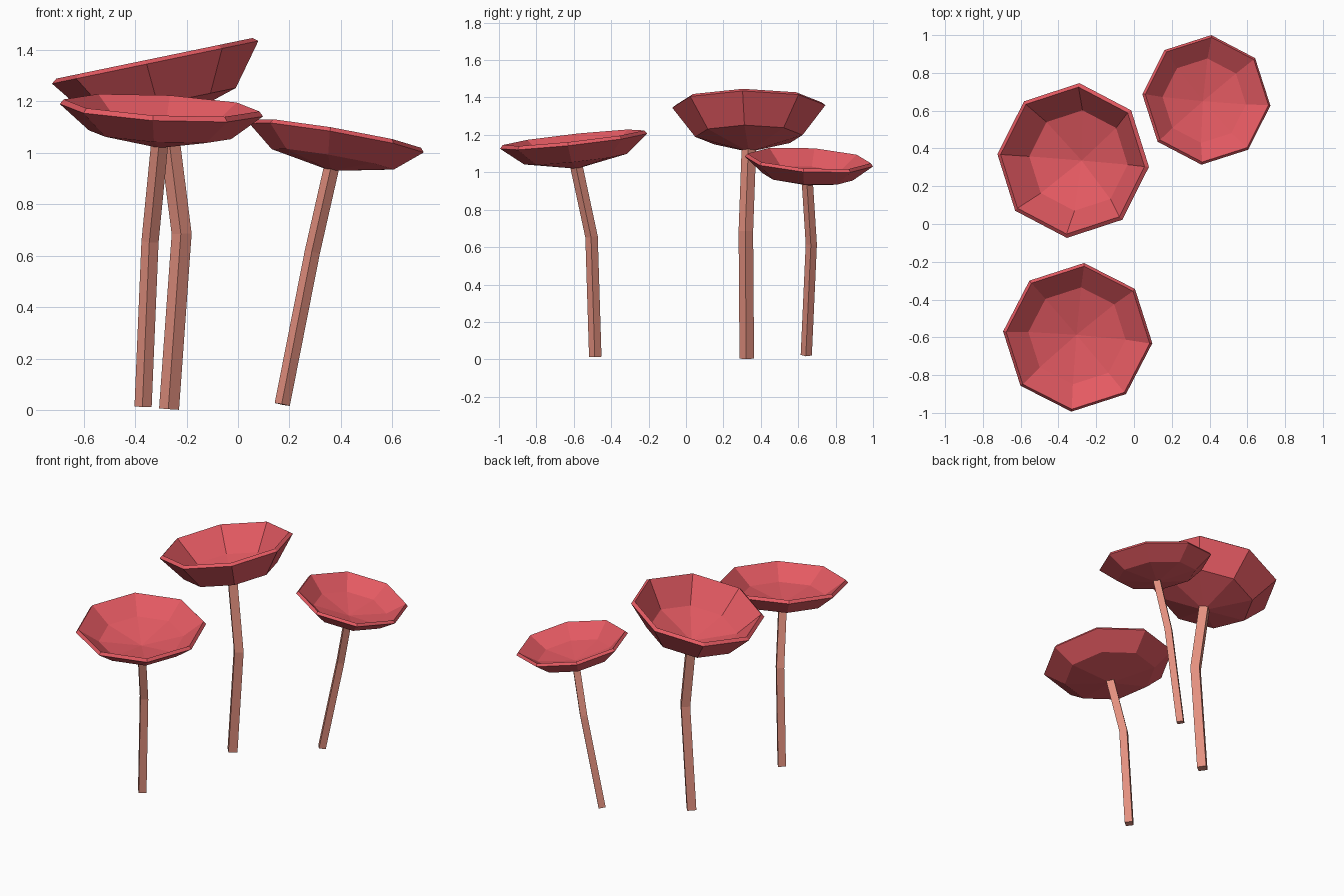
import bpy, bmesh, math
from mathutils import Vector, Matrix

if "Cube" in bpy.data.objects:
    bpy.data.objects.remove(bpy.data.objects["Cube"])

SPIN = math.radians(-4.7)
UP = Vector((0, 0, 1))


def material(name, rgb):
    m = bpy.data.materials.new(name)
    m.diffuse_color = (*rgb, 1)
    m.use_nodes = True
    m.node_tree.nodes["Principled BSDF"].inputs["Base Color"].default_value = m.diffuse_color
    return m


RED = material("cap_red", (0.776, 0.102, 0.122))
TAN = material("stem_pink_brown", (0.77, 0.28, 0.213))


def finish(bm, name, mat):
    bmesh.ops.recalc_face_normals(bm, faces=bm.faces[:])
    me = bpy.data.meshes.new(name)
    bm.to_mesh(me)
    bm.free()
    me.materials.append(mat)
    bpy.context.collection.objects.link(bpy.data.objects.new(name, me))


def frame(axis):
    return UP.rotation_difference(axis).to_matrix().to_4x4() @ Matrix.Rotation(SPIN, 4, 'Z')


def ring(bm, r, n, mat, h=0):
    return [bm.verts.new(mat @ Vector((r * math.cos(i * math.tau / n),
                                       r * math.sin(i * math.tau / n), h)))
            for i in range(n)]


def bridge(bm, a, b):
    n = len(a)
    for i in range(n):
        bm.faces.new((a[i], a[(i + 1) % n], b[(i + 1) % n], b[i]))


def fan(bm, a, tip):
    for i in range(len(a)):
        bm.faces.new((a[i], a[(i + 1) % len(a)], tip))


# Eight-sided thick-walled bowl, tilted by its rim slopes; returns the bottom tip
def cap(name, centre, slope, r, depth, wall):
    axis = Vector((-slope[0], -slope[1], 1)).normalized()
    m = Matrix.Translation(centre) @ frame(axis)
    low_r, low_h = 0.70 * r, -0.65 * depth
    run = Vector((r - low_r, -low_h)).normalized()    # direction up the wall
    dr, dh = -wall * run.y, wall * run.x              # offset across the wall
    bm = bmesh.new()
    outer = ring(bm, r, 8, m)
    inner = ring(bm, r + dr, 8, m, dh)
    low_out = ring(bm, low_r, 8, m, low_h)
    low_in = ring(bm, low_r - wall * 0.8, 8, m, low_h + wall * 0.9)
    bridge(bm, outer, inner)
    bridge(bm, outer, low_out)
    bridge(bm, inner, low_in)
    fan(bm, low_out, bm.verts.new(m @ Vector((0, 0, -depth))))
    fan(bm, low_in, bm.verts.new(m @ Vector((0, 0, -depth + wall))))
    finish(bm, name, RED)
    return m @ Vector((0, 0, -depth + wall * 0.4))


# Four-sided bent stem along three points
def stem(name, pts, r):
    p = [Vector(q) for q in pts]
    d0, d1 = (p[1] - p[0]).normalized(), (p[2] - p[1]).normalized()
    bm = bmesh.new()
    rings = [ring(bm, r, 4, Matrix.Translation(q) @ frame(d))
             for q, d in zip(p, (d0, (d0 + d1).normalized(), d1))]
    bridge(bm, rings[0], rings[1])
    bridge(bm, rings[1], rings[2])
    bm.faces.new(rings[0])
    bm.faces.new(rings[2])
    finish(bm, name, TAN)


# name, cap centre, rim slopes, radius, depth, wall, stem base, stem bend, stem radius
MUSHROOMS = [
    ("tall", (-0.322, 0.336, 1.352), (0.207, 0.0), 0.411, 0.248, 0.026,
     (-0.268, 0.325, 0.004), (-0.219, 0.32, 0.685), 0.039),
    ("front", (-0.298, -0.60, 1.166), (-0.053, 0.108), 0.397, 0.148, 0.024,
     (-0.369, -0.485, 0.013), (-0.342, -0.505, 0.655), 0.0335),
    ("side", (0.383, 0.657, 1.058), (-0.172, -0.065), 0.345, 0.13, 0.021,
     (0.172, 0.643, 0.022), (0.289, 0.67, 0.615), 0.030),
]
for n, c, s, r, depth, wall, base, bend, sr in MUSHROOMS:
    tip = cap(n + "_cap", c, s, r, depth, wall)
    stem(n + "_stem", (base, bend, tip), sr)
